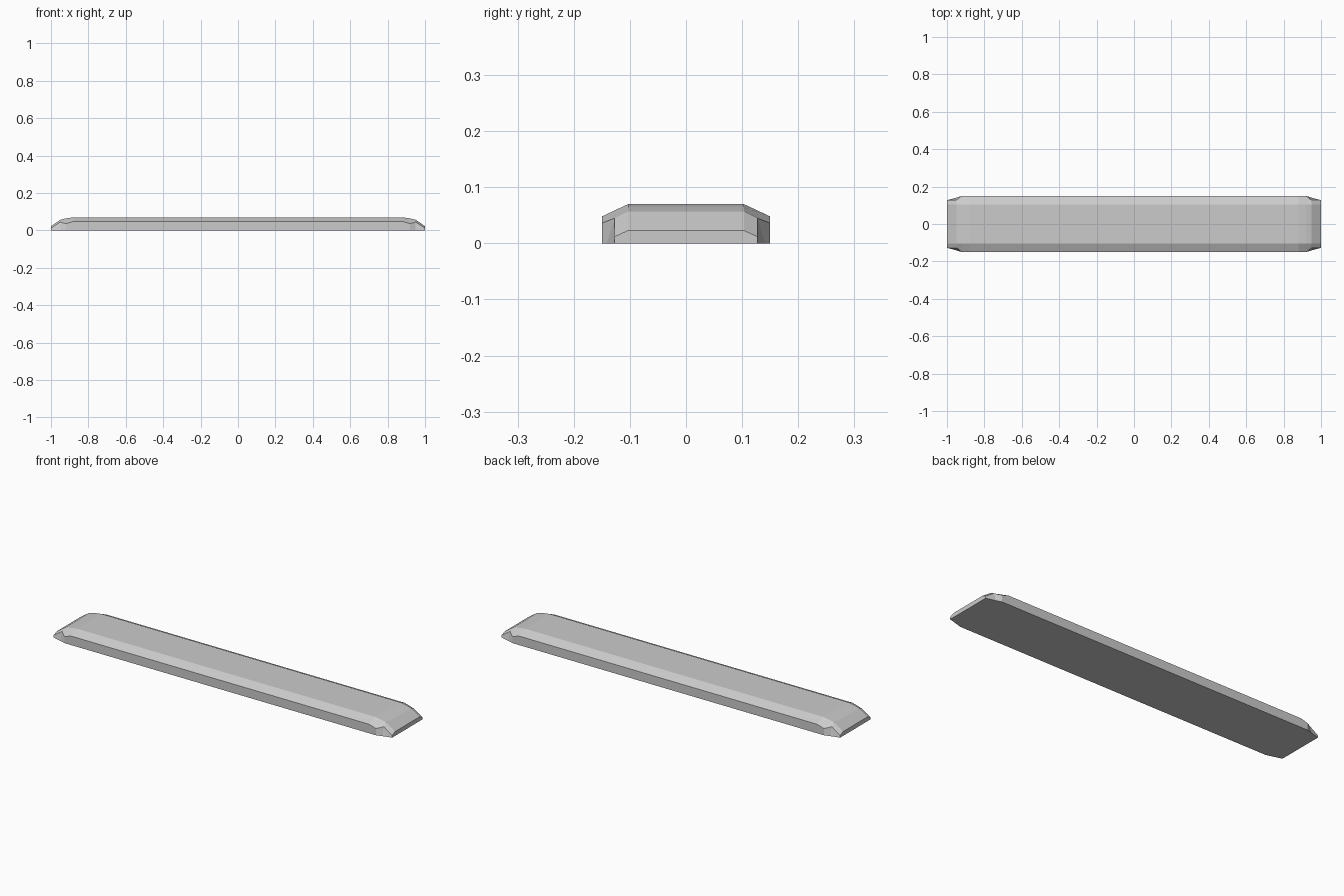
import bpy, bmesh

if "Cube" in bpy.data.objects:
    bpy.data.objects.remove(bpy.data.objects["Cube"])

# Stations along one half: x, bottom half width, shoulder (half width, z), crown z
CROWN_Y = 0.103
half = [
    (0.88, 0.150, (0.150, 0.048), 0.070),
    (0.92, 0.150, (0.150, 0.036), 0.0645),
    (0.95, 0.141, (0.127, 0.045), 0.057),
    (1.00, 0.127, (0.127, 0.012), 0.023),
]
stations = [(-x, b, s, t) for x, b, s, t in reversed(half)] + half

# Loft the chamfered bar through the cross-sections
bm = bmesh.new()
rings = []
for x, b, (sy, sz), top in stations:
    section = [(-b, 0), (b, 0), (sy, sz), (CROWN_Y, top), (-CROWN_Y, top), (-sy, sz)]
    rings.append([bm.verts.new((x, y, z)) for y, z in section])
for r0, r1 in zip(rings, rings[1:]):
    for i in range(6):
        j = (i + 1) % 6
        bm.faces.new((r0[i], r0[j], r1[j], r1[i]))
bm.faces.new(rings[0])
bm.faces.new(rings[-1])
bmesh.ops.recalc_face_normals(bm, faces=bm.faces)

mesh = bpy.data.meshes.new("chamfered_bar")
bm.to_mesh(mesh)
bm.free()
bar = bpy.data.objects.new("chamfered_bar", mesh)
bpy.context.collection.objects.link(bar)
